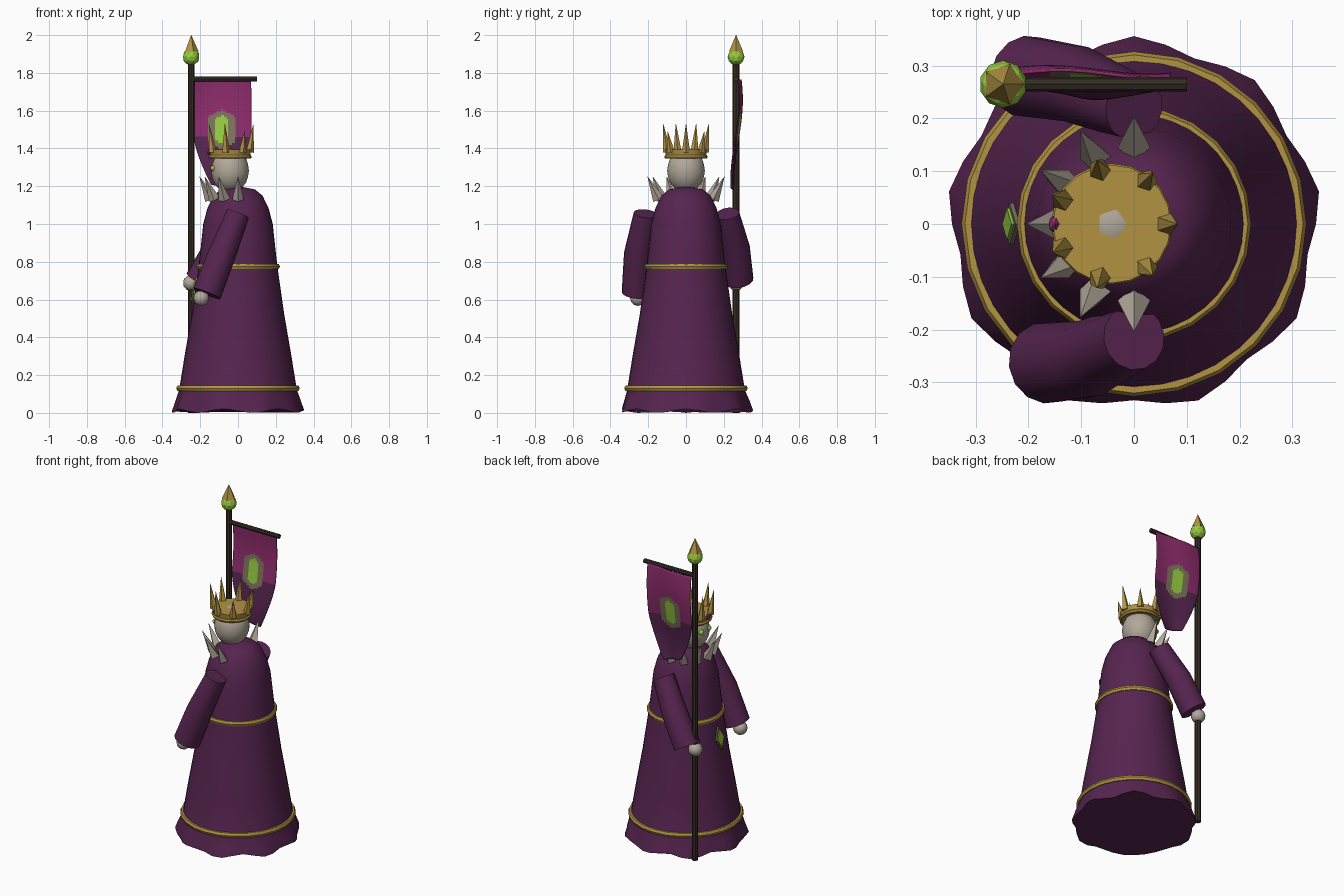
import bpy, bmesh, math
from mathutils import Vector

if "Cube" in bpy.data.objects:
    bpy.data.objects.remove(bpy.data.objects["Cube"])


def material(name, r, g, b):
    m = bpy.data.materials.new(name)
    m.use_nodes = True
    m.diffuse_color = (r, g, b, 1)
    m.node_tree.nodes["Principled BSDF"].inputs["Base Color"].default_value = (r, g, b, 1)
    return m


PURPLE = material("dark purple cloth", 0.095, 0.018, 0.080)
GOLD = material("gold", 0.44, 0.29, 0.055)
BONE = material("pale bone", 0.44, 0.39, 0.32)
GREEN = material("glowing green", 0.30, 0.60, 0.05)
PINK = material("magenta cloth", 0.27, 0.025, 0.15)
WOOD = material("dark wood", 0.035, 0.026, 0.018)
OLIVE = material("grey olive", 0.20, 0.17, 0.10)


def finish(name, bm, mats, smooth=None):
    bmesh.ops.recalc_face_normals(bm, faces=bm.faces)
    mesh = bpy.data.meshes.new(name)
    bm.to_mesh(mesh)
    bm.free()
    for m in mats:
        mesh.materials.append(m)
    ob = bpy.data.objects.new(name, mesh)
    bpy.context.collection.objects.link(ob)
    if smooth:
        bpy.ops.object.select_all(action='DESELECT')
        ob.select_set(True)
        bpy.context.view_layer.objects.active = ob
        bpy.ops.object.shade_smooth_by_angle(angle=math.radians(smooth))
    return ob


def skin(bm, rings):
    """Bridge equal rings of points and cap both ends."""
    loops = [[bm.verts.new(p) for p in ring] for ring in rings]
    n = len(loops[0])
    for a, b in zip(loops, loops[1:]):
        for i in range(n):
            j = (i + 1) % n
            bm.faces.new((a[i], a[j], b[j], b[i]))
    bm.faces.new(loops[0])
    bm.faces.new(loops[-1])


def circle(centre, radius, sides, axis=(0, 0, 1)):
    rot = Vector((0, 0, 1)).rotation_difference(Vector(axis))
    step = math.tau / sides
    return [Vector(centre) + rot @ Vector((radius * math.cos(i * step), radius * math.sin(i * step), 0))
            for i in range(sides)]


def tube(name, points, radii, sides, mat, smooth=40):
    pts = [Vector(p) for p in points]
    axis = pts[-1] - pts[0]
    bm = bmesh.new()
    skin(bm, [circle(p, r, sides, axis) for p, r in zip(pts, radii)])
    return finish(name, bm, [mat], smooth)


def spike(name, base, tip, radius, sides, mat):
    return tube(name, [base, tip], [radius, 0.0008], sides, mat, None)


def ball(name, centre, scale, mat, detail=3, smooth=60):
    bm = bmesh.new()
    bmesh.ops.create_icosphere(bm, subdivisions=detail, radius=1)
    for v in bm.verts:
        v.co = Vector(centre) + v.co * Vector(scale)
    return finish(name, bm, [mat], smooth)


def polar(r, angle, z, cx=0):
    return Vector((cx + r * math.cos(angle), r * math.sin(angle), z))


def trim(name, radius, z, width, height, cx=0, sides=24):
    """Ring with a six-sided section."""
    bm = bmesh.new()
    section = [(width * math.cos(k * math.pi / 3), height * math.sin(k * math.pi / 3)) for k in range(6)]
    loops = [[bm.verts.new(polar(radius + dr, i * math.tau / sides, z + dz, cx)) for dr, dz in section]
             for i in range(sides)]
    for i in range(sides):
        a, b = loops[i], loops[(i + 1) % sides]
        for k in range(6):
            m = (k + 1) % 6
            bm.faces.new((a[k], b[k], b[m], a[m]))
    return finish(name, bm, [GOLD], 30)


# Robe with a ragged, rippled hem
SIDES = 36
profile = [(0.345, 0.0), (0.33, 0.06), (0.312, 0.12), (0.283, 0.3), (0.245, 0.52), (0.212, 0.75), (0.2, 0.85),
           (0.184, 1.0), (0.163, 1.08), (0.13, 1.15), (0.09, 1.183), (0.03, 1.195)]
rings = []
for level, (r, z) in enumerate(profile):
    ripple = (0.011, 0.006)[level] if level < 2 else 0
    rings.append([polar(r + ripple * math.sin(9 * t), t, z + ripple * (1 + math.cos(7 * t)))
                  for t in (i * math.tau / SIDES for i in range(SIDES))])
bm = bmesh.new()
skin(bm, rings)
finish("robe", bm, [PURPLE], 40)
trim("hem_trim", 0.314, 0.13, 0.013, 0.016)
trim("belt", 0.21, 0.775, 0.012, 0.016)

# Hanging diamond ornament below the belt
for name, size, x, mat in (("ornament_rim", 1.0, -0.232, OLIVE), ("ornament_stone", 0.75, -0.237, GREEN)):
    bm = bmesh.new()
    outline = [(0, -0.07), (0.04, 0), (0, 0.07), (-0.04, 0)]
    skin(bm, [[Vector((x + dx + 0.17 * h * size, w * size, 0.65 + h * size)) for w, h in outline]
              for dx in (-0.004, 0.004)])
    finish(name, bm, [mat])

# Sleeves and hands
sleeves = {"right": [(0, -0.215, 1.055), (-0.085, -0.255, 0.84), (-0.165, -0.263, 0.632)],
           "left": [(0, 0.22, 1.055), (-0.11, 0.265, 0.87), (-0.205, 0.28, 0.70)]}
hands = {"right": (-0.195, -0.255, 0.608), "left": (-0.25, 0.265, 0.688)}
for side, path in sleeves.items():
    tube(side + "_sleeve", path, [0.062, 0.074, 0.078], 14, PURPLE)
    ball(side + "_hand", hands[side], (0.042,) * 3, BONE, 2)

# Head and eyes
HX = -0.042
ball("head", (HX, 0, 1.282), (0.1, 0.1, 0.118), BONE)
for side, y in (("left", -0.036), ("right", 0.036)):
    ball(side + "_eye", (HX - 0.089, y, 1.295), (0.015, 0.018, 0.016), GREEN, 2)

# Crown: band, lower rim, spikes and front gem
tube("crown_band", [(HX, 0, 1.35), (HX, 0, 1.395)], [0.104, 0.112], 20, GOLD, 30)
trim("crown_rim", 0.106, 1.355, 0.009, 0.011, HX, 20)
for k in range(7):
    a = k * math.tau / 7
    height = 1.49 if k in (1, 6) else 1.53
    spike(f"crown_spike_{k + 1}", polar(0.103, a, 1.38, HX), polar(0.124, a, height, HX), 0.023, 5, GOLD)
ball("crown_gem", (HX - 0.108, 0, 1.382), (0.013, 0.018, 0.022), PINK, 1, None)

# Bone spikes around the open collar
for k in range(7):
    a = math.pi / 2 + k * math.pi / 6
    spike(f"collar_spike_{k + 1}", polar(0.145, a, 1.13), polar(0.203, a, 1.25), 0.031, 4, BONE)

# Banner staff
SX, SY = -0.248, 0.265
tube("staff_pole", [(SX, SY, 0), (SX, SY, 1.87)], [0.018, 0.018], 8, WOOD)
ball("staff_orb", (SX, SY, 1.885), (0.045,) * 3, GREEN, 2, None)
spike("staff_point", (SX, SY, 1.912), (SX, SY, 2.0), 0.04, 5, GOLD)
tube("banner_bar", [(SX, SY, 1.768), (0.1, SY, 1.768)], [0.014, 0.014], 8, WOOD)

# Banner: draped cloth, darker tapered tail, hexagonal emblem
COLS, ROWS = 40, 54
TOP, BOTTOM, LEFT, RIGHT = 1.765, 1.2, -0.235, 0.07
bm = bmesh.new()
grid = []
for r in range(ROWS + 1):
    t = r / ROWS
    taper = max(0, t - 0.52) / 0.48
    row = []
    for c in range(COLS + 1):
        u = c / COLS
        x = LEFT + (RIGHT - LEFT) * u
        x += (-0.08 - x) * 0.6 * taper ** 1.5
        y = 0.268 + 0.022 * math.cos(t * 4.2 - 0.8) + 0.008 * math.sin(u * 5 + t * 2)
        row.append(bm.verts.new((x, y, TOP + (BOTTOM - TOP) * t - 0.03 * taper * (u - 0.3))))
    grid.append(row)
for r in range(ROWS):
    for c in range(COLS):
        f = bm.faces.new((grid[r][c], grid[r][c + 1], grid[r + 1][c + 1], grid[r + 1][c]))
        p = f.calc_center_median()
        dx, dz = abs(p.x + 0.085), abs(p.z - 1.5)
        reach = dz + 0.5 * dx
        if dx < 0.035 and reach < 0.075:
            f.material_index = 3
        elif dx < 0.07 and reach < 0.105:
            f.material_index = 2
        elif p.z < 1.465:
            f.material_index = 1
banner = finish("banner", bm, [PINK, PURPLE, OLIVE, GREEN], 60)
thick = banner.modifiers.new("thickness", 'SOLIDIFY')
thick.thickness = 0.006
thick.offset = 0
